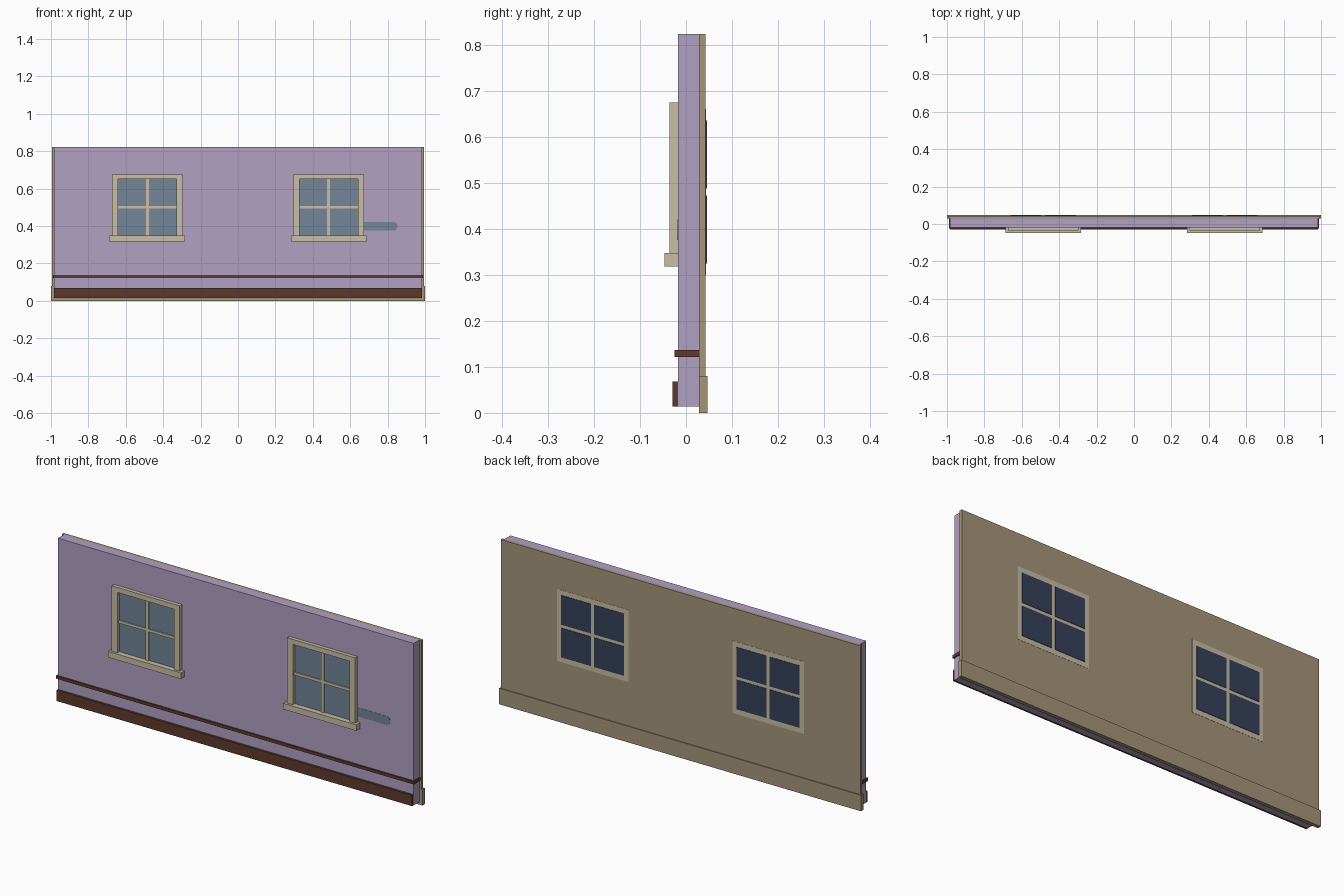
import bpy, bmesh, math

if "Cube" in bpy.data.objects:
    bpy.data.objects.remove(bpy.data.objects["Cube"])


def material(name, r, g, b):
    """Flat colour given as sRGB 0-255, stored linear."""
    def lin(c):
        c /= 255
        return c / 12.92 if c <= 0.04045 else ((c + 0.055) / 1.055) ** 2.4
    m = bpy.data.materials.new(name)
    m.diffuse_color = (lin(r), lin(g), lin(b), 1)
    m.use_nodes = True
    m.node_tree.nodes["Principled BSDF"].inputs["Base Color"].default_value = m.diffuse_color
    return m


PURPLE = material("purple paint", 177, 161, 194)
TAN = material("tan back panel", 165, 150, 122)
CREAM = material("cream trim", 200, 190, 167)
BROWN = material("brown wood", 92, 58, 46)
GLASS = material("blue grey glass", 115, 133, 153)
NAVY = material("navy glass", 54, 65, 90)


def finish(name, bm, mat):
    mesh = bpy.data.meshes.new(name)
    bmesh.ops.recalc_face_normals(bm, faces=bm.faces)
    bm.to_mesh(mesh)
    bm.free()
    mesh.materials.append(mat)
    ob = bpy.data.objects.new(name, mesh)
    bpy.context.collection.objects.link(ob)
    return ob


def box(name, mat, x, y, z):
    """Box from (min, max) ranges on each axis."""
    bm = bmesh.new()
    bmesh.ops.create_cube(bm, size=1)
    for v in bm.verts:
        for i, (lo, hi) in enumerate((x, y, z)):
            v.co[i] = hi if v.co[i] > 0 else lo
    return finish(name, bm, mat)


def prism(name, mat, outline, y0, y1):
    """Extrude an x-z outline along y."""
    bm = bmesh.new()
    face = bm.faces.new([bm.verts.new((x, y0, z)) for x, z in outline])
    ext = bmesh.ops.extrude_face_region(bm, geom=[face])["geom"]
    for v in ext:
        if isinstance(v, bmesh.types.BMVert):
            v.co.y = y1
    return finish(name, bm, mat)


FRONT, MID, BACK = -0.0175, 0.0285, 0.0425   # wall layers in y

# Wall layers
box("wall", PURPLE, (-0.983, 0.983), (FRONT, MID), (0.014, 0.823))
box("back_panel", TAN, (-0.994, 0.994), (MID, BACK), (0, 0.823))
box("back_baseboard", TAN, (-1, 1), (MID, 0.047), (0, 0.08))

# Brown front trim
box("front_baseboard", BROWN, (-0.983, 0.983), (-0.029, FRONT), (0.014, 0.068))
box("chair_rail", BROWN, (-0.989, 0.989), (-0.0245, MID), (0.122, 0.137))

for side, cx in (("left", -0.485), ("right", 0.485)):
    # Front window: glass, bars, casing and sill
    n = side + "_front_"
    box(n + "glass", GLASS, (cx - 0.158, cx + 0.158), (-0.020, FRONT), (0.347, 0.65))
    box(n + "upright_bar", CREAM, (cx - 0.008, cx + 0.008), (-0.026, -0.0195), (0.347, 0.65))
    box(n + "cross_bar", CREAM, (cx - 0.158, cx + 0.158), (-0.0255, -0.0195), (0.493, 0.507))
    xo, xi, zb, zi, zt = 0.188, 0.157, 0.347, 0.65, 0.675
    prism(n + "casing", CREAM,
          [(cx + x, z) for x, z in ((-xo, zb), (-xo, zt), (xo, zt), (xo, zb),
                                    (xi, zb), (xi, zi), (-xi, zi), (-xi, zb))],
          -0.036, FRONT)
    box(n + "sill", CREAM, (cx - 0.202, cx + 0.202), (-0.047, FRONT), (0.318, 0.348))

    # Back window: thin frame plate with four dark panes
    n = side + "_back_"
    box(n + "frame", CREAM, (cx - 0.197, cx + 0.197), (BACK, 0.0435), (0.30, 0.66))
    for sx in (-1, 1):
        for sz in (-1, 1):
            px, pz = cx + sx * 0.0915, 0.48 + sz * 0.0815
            box(n + "pane", NAVY, (px - 0.0825, px + 0.0825), (0.0435, 0.0455),
                (pz - 0.0735, pz + 0.0735))

# Painted streak beside the right window, rounded at its free end
r = 0.018
streak = [(0.66, 0.376), (0.66, 0.420)]
for corner_z, start in ((0.420 - r, 90), (0.376 + r, 0)):
    for a in (0, 30, 60, 90):
        t = math.radians(start - a)
        streak.append((0.853 - r + r * math.cos(t), corner_z + r * math.sin(t)))
prism("wall_streak", GLASS, streak, FRONT - 0.001, FRONT)
